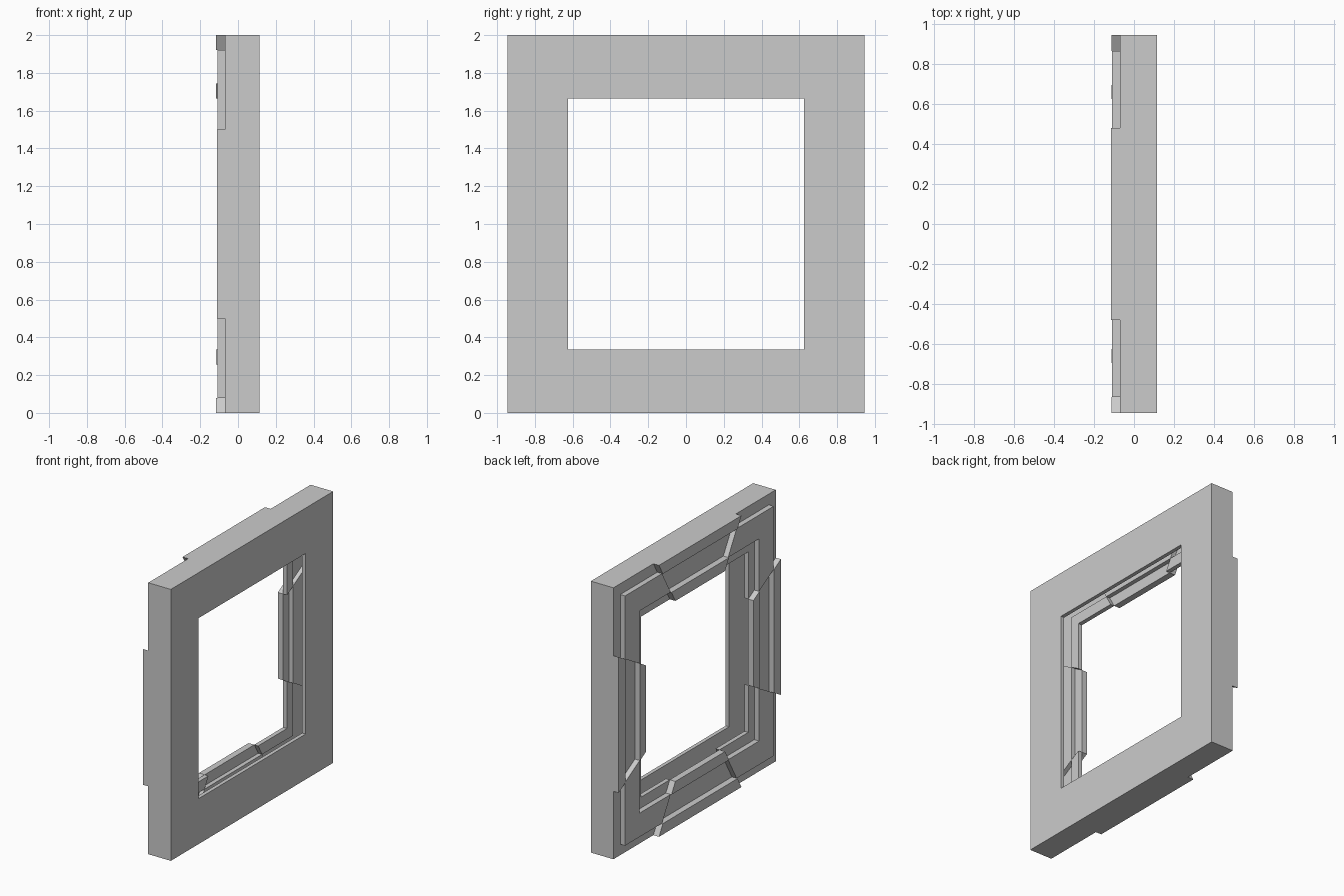
import bpy, bmesh

if "Cube" in bpy.data.objects:
    bpy.data.objects.remove(bpy.data.objects["Cube"])

# Half sizes (y, z) of the nested rectangles, from outer edge to opening
LEVELS = [(.945, 1.0), (.865, .92), (.695, .745), (.625, .665)]
FRONT, LOW, LOW_IN, HIGH_IN = .114, -.07, -.038, -.069
SLOPE = .57   # slant of the panel ends


def add_prism(bm, outline, x0, x1):
    """Extrude a (y, z) outline along x."""
    a = [bm.verts.new((x0, y, z + 1)) for y, z in outline]
    b = [bm.verts.new((x1, y, z + 1)) for y, z in outline]
    n = len(a)
    bm.faces.new(a)
    bm.faces.new(b[::-1])
    for i in range(n):
        j = (i + 1) % n
        bm.faces.new((a[j], a[i], b[i], b[j]))


def add_ring(bm, outer, inner, x0, x1):
    """Rectangular ring of given half sizes."""
    corners = [(-1, -1), (1, -1), (1, 1), (-1, 1)]
    loops = [[bm.verts.new((x, s * h[0], t * h[1] + 1)) for s, t in corners]
             for x, h in ((x0, outer), (x1, outer), (x1, inner), (x0, inner))]
    for k in range(4):
        p, q = loops[k], loops[(k + 1) % 4]
        for i in range(4):
            j = (i + 1) % 4
            bm.faces.new((p[i], p[j], q[j], q[i]))


def finish(bm, name):
    bmesh.ops.recalc_face_normals(bm, faces=bm.faces)
    me = bpy.data.meshes.new(name)
    bm.to_mesh(me)
    bm.free()
    bpy.context.collection.objects.link(bpy.data.objects.new(name, me))


def cut_y(level):   # half length of top and bottom panels
    return .48 - SLOPE * (1.0 - level[1])


def cut_z(level):   # half length of side panels
    return .50 - SLOPE * (.945 - level[0])


def sheet(bm, outline, raised, top):
    if raised:
        add_prism(bm, outline, top, HIGH_IN)
    else:
        add_prism(bm, outline, LOW, LOW_IN)


# Thin front plate around the opening
bm = bmesh.new()
add_ring(bm, LEVELS[0], LEVELS[3], FRONT - .028, FRONT)
finish(bm, "front_plate")

# Outer wall joining front plate and back sheet
bm = bmesh.new()
add_ring(bm, LEVELS[0], (.913, .968), LOW, FRONT - .028)
finish(bm, "outer_wall")

strips = list(zip(LEVELS, LEVELS[1:]))

# Back corners: middle strip raised
for s in (-1, 1):
    for t in (-1, 1):
        bm = bmesh.new()
        for k, (o, i) in enumerate(strips):
            pts = [(cut_y(o), o[1]), o, (o[0], cut_z(o)),
                   (i[0], cut_z(i)), i, (cut_y(i), i[1])]
            sheet(bm, [(s * y, t * z) for y, z in pts], k == 1, -.109)
        finish(bm, "back_corner")

# Back panels between the corners: outer and inner strips raised
for s in (-1, 1):
    bm = bmesh.new()
    for k, (o, i) in enumerate(strips):
        pts = [(-cut_y(o), o[1]), (cut_y(o), o[1]), (cut_y(i), i[1]), (-cut_y(i), i[1])]
        sheet(bm, [(y, s * z) for y, z in pts], k != 1, -.116)
    finish(bm, "top_panel" if s > 0 else "bottom_panel")

    bm = bmesh.new()
    for k, (o, i) in enumerate(strips):
        pts = [(o[0], -cut_z(o)), (o[0], cut_z(o)), (i[0], cut_z(i)), (i[0], -cut_z(i))]
        sheet(bm, [(s * y, z) for y, z in pts], k != 1, -.112)
    finish(bm, "side_panel")
